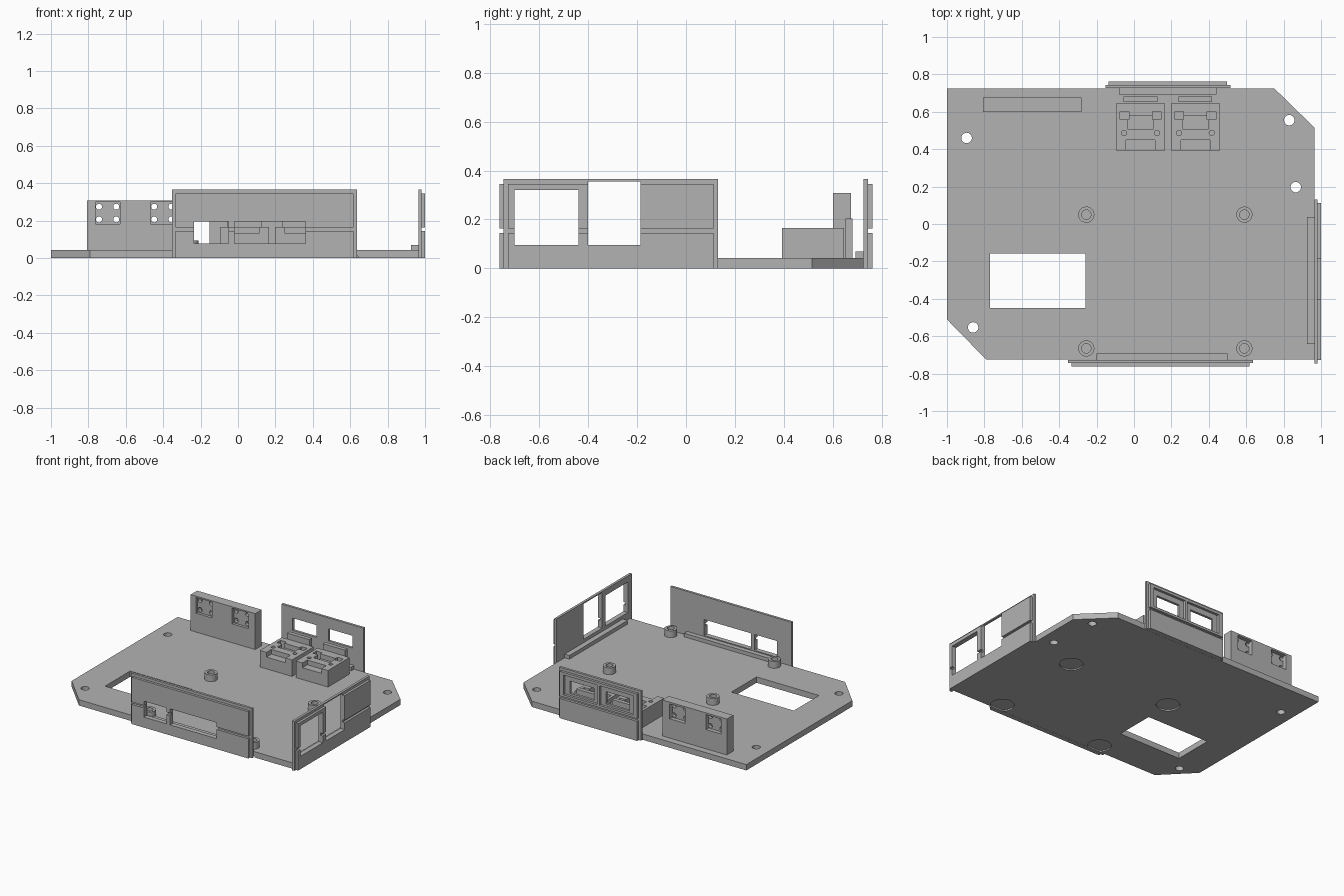
import bpy, bmesh, math
from mathutils import Matrix, Vector

if "Cube" in bpy.data.objects:
    bpy.data.objects.remove(bpy.data.objects["Cube"])

grey = bpy.data.materials.new("plain grey")
grey.diffuse_color = (0.45, 0.45, 0.45, 1)
grey.use_nodes = True
grey.node_tree.nodes["Principled BSDF"].inputs["Base Color"].default_value = grey.diffuse_color


def finish(name, bm):
    me = bpy.data.meshes.new(name)
    bm.to_mesh(me)
    bm.free()
    ob = bpy.data.objects.new(name, me)
    bpy.context.collection.objects.link(ob)
    me.materials.append(grey)
    return ob


def box(name, x0, x1, y0, y1, z0, z1):
    bm = bmesh.new()
    m = Matrix.Translation(((x0 + x1) / 2, (y0 + y1) / 2, (z0 + z1) / 2))
    bmesh.ops.create_cube(bm, size=1, matrix=m @ Matrix.Diagonal((x1 - x0, y1 - y0, z1 - z0, 1)))
    return finish(name, bm)


def cyl(name, x, y, z, r, h, along_y=False, n=32):
    bm = bmesh.new()
    m = Matrix.Translation((x, y, z))
    if along_y:
        m = m @ Matrix.Rotation(math.pi / 2, 4, 'X')
    bmesh.ops.create_cone(bm, cap_ends=True, segments=n, radius1=r, radius2=r, depth=h, matrix=m)
    return finish(name, bm)


def cut(ob, cutters):
    for c in cutters:
        mod = ob.modifiers.new("cut", 'BOOLEAN')
        mod.operation = 'DIFFERENCE'
        mod.solver = 'EXACT'
        mod.object = c
    dg = bpy.context.evaluated_depsgraph_get()
    dg.update()
    me = bpy.data.meshes.new_from_object(ob.evaluated_get(dg))
    ob.modifiers.clear()
    ob.data = me
    for c in cutters:
        bpy.data.objects.remove(c)


# Base plate with two clipped corners
bm = bmesh.new()
outline = [(-1, -0.51), (-0.79, -0.725), (0.965, -0.725), (0.965, 0.515), (0.75, 0.725), (-1, 0.725)]
face = bm.faces.new([bm.verts.new((x, y, 0)) for x, y in outline])
new = bmesh.ops.extrude_face_region(bm, geom=[face])
bmesh.ops.translate(bm, verts=[v for v in new["geom"] if isinstance(v, bmesh.types.BMVert)], vec=(0, 0, 0.043))
bmesh.ops.recalc_face_normals(bm, faces=bm.faces)
plate = finish("base_plate", bm)

# Battery opening, mounting holes and round recesses under the standoffs
posts = [(x, y) for x in (-0.255, 0.59) for y in (-0.665, 0.05)]
holes = [(-0.895, 0.46), (0.83, 0.555), (0.865, 0.197), (-0.86, -0.553)]
cut(plate, [box("cutter", -0.77, -0.26, -0.45, -0.157, -0.1, 0.2)]
    + [cyl("cutter", x, y, 0, 0.028, 0.4) for x, y in holes]
    + [cyl("cutter", x, y, 0, 0.08, 0.02) for x, y in posts])

# Standoffs with blind screw holes
for x, y in posts:
    post = cyl("standoff", x, y, 0.066, 0.043, 0.054)
    cut(post, [cyl("cutter", x, y, 0.1, 0.025, 0.09)])


# Upright panel: inner slab, two outer plates with a groove between, and windows.
# side(u0, u1, d0, d1) gives x0, x1, y0, y1 for a run u and outward depth d.
def panel(name, side, u0, u1, windows, recesses=()):
    parts = [
        box(name + "_slab", *side(u0, u1, 0, 0.018), 0, 0.365),
        box(name + "_lower_plate", *side(u0 + 0.018, u1 - 0.018, 0.018, 0.036), 0, 0.145),
        box(name + "_upper_plate", *side(u0 + 0.018, u1 - 0.018, 0.018, 0.036), 0.163, 0.345)]
    for p in parts:
        cutters = [box("cutter", *side(a, b, -0.1, 0.1), c, d) for a, b, c, d in windows]
        cutters += [box("cutter", *side(a, b, 0.018, 0.1), c, d) for a, b, c, d in recesses]
        cut(p, cutters)


def front_side(u0, u1, d0, d1):
    return u0, u1, -0.726 - d1, -0.726 - d0


def back_side(u0, u1, d0, d1):
    return u0, u1, 0.726 + d0, 0.726 + d1


def right_side(u0, u1, d0, d1):
    return 0.964 + d0, 0.964 + d1, u0, u1


panel("front_panel", front_side, -0.352, 0.636,
      [(-0.235, -0.05, 0.077, 0.195), (-0.02, 0.36, 0.077, 0.195)])
panel("right_panel", right_side, -0.746, 0.131,
      [(-0.70, -0.44, 0.095, 0.32), (-0.40, -0.185, 0.095, 0.356)])
centers = (0.035, 0.328)
panel("back_panel", back_side, -0.153, 0.515,
      [(c - 0.097, c + 0.097, 0.195, 0.285) for c in centers],
      [(c - 0.137, c + 0.137, 0.18, 0.325) for c in centers])

# Low ledges bracing the panels
box("front_ledge", -0.2, 0.5, -0.726, -0.692, 0.04, 0.07)
box("back_ledge", -0.08, 0.44, 0.692, 0.726, 0.04, 0.07)
box("right_ledge", 0.925, 0.964, -0.642, 0.037, 0.04, 0.07)

# Two connector cradles with their back stops
for c in centers:
    cradle = box("connector_cradle", c - 0.131, c + 0.131, 0.393, 0.645, 0.04, 0.165)
    cutters = [box("cutter", c - 0.078, c + 0.078, 0.3, 0.45, 0.13, 0.3),
               box("cutter", c - 0.067, c + 0.067, 0.505, 0.58, 0.13, 0.3)]
    for s in (-1, 1):
        a, b = sorted((c + s * 0.063, c + s * 0.11))
        cutters += [box("cutter", a, b, 0.56, 0.602, 0.1, 0.3),
                    cyl("cutter", c + s * 0.088, 0.487, 0.165, 0.014, 0.1, n=24)]
    cut(cradle, cutters)
    box("cradle_stop", c - 0.09, c + 0.09, 0.652, 0.681, 0.04, 0.205)

# Tall switch block with pockets on both faces and corner holes through the web
block = box("switch_block", -0.806, -0.28, 0.6, 0.675, 0.04, 0.308)
cutters = []
for c in (-0.697, -0.402):
    cutters += [box("cutter", c - 0.066, c + 0.066, 0.5, 0.62, 0.182, 0.298),
                box("cutter", c - 0.062, c + 0.062, 0.645, 0.8, 0.185, 0.295)]
    cutters += [cyl("cutter", c + sx * 0.046, 0.63, 0.24 + sz * 0.034, 0.016, 0.1, True, 20)
                for sx in (-1, 1) for sz in (-1, 1)]
cut(block, cutters)

# Crisp edges with smooth round walls
bpy.ops.object.select_all(action='SELECT')
bpy.context.view_layer.objects.active = plate
bpy.ops.object.shade_smooth_by_angle(angle=math.radians(30))
